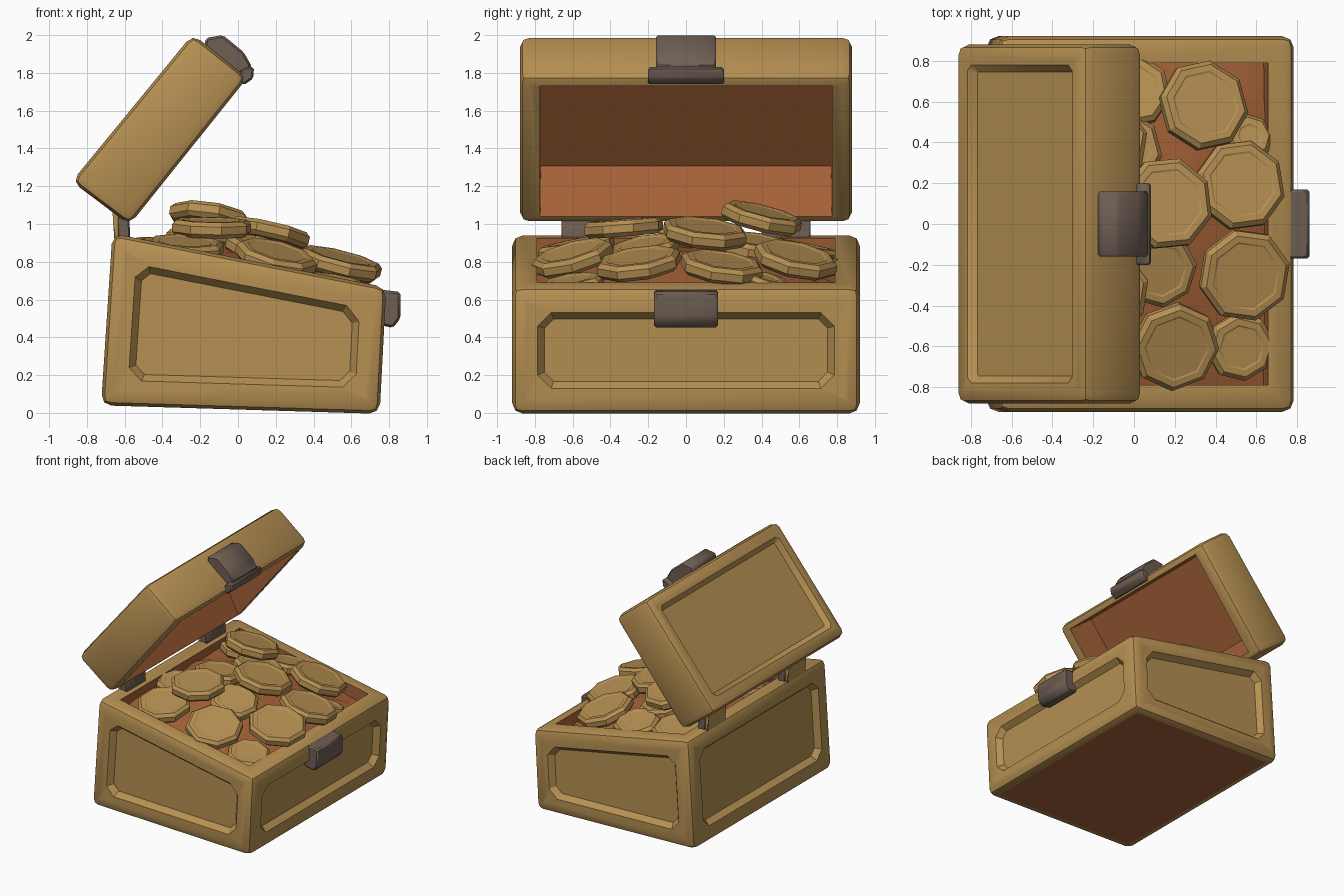
import bpy, bmesh, math, random
from mathutils import Vector

if "Cube" in bpy.data.objects:
    bpy.data.objects.remove(bpy.data.objects["Cube"])

random.seed(4)


def mat(name, rgb):
    m = bpy.data.materials.new(name)
    m.diffuse_color = (*rgb, 1)
    m.use_nodes = True
    m.node_tree.nodes["Principled BSDF"].inputs["Base Color"].default_value = m.diffuse_color
    return m


GOLD = mat("aged_gold", (0.47, 0.28, 0.085))
BROWN = mat("red_brown", (0.37, 0.12, 0.038))
GREY = mat("iron_grey", (0.155, 0.112, 0.087))


def finish(bm, name, mats, angle=40):
    bmesh.ops.recalc_face_normals(bm, faces=bm.faces[:])
    me = bpy.data.meshes.new(name)
    bm.to_mesh(me)
    bm.free()
    ob = bpy.data.objects.new(name, me)
    bpy.context.collection.objects.link(ob)
    for m in mats:
        me.materials.append(m)
    bpy.ops.object.select_all(action='DESELECT')
    ob.select_set(True)
    bpy.context.view_layer.objects.active = ob
    bpy.ops.object.shade_smooth_by_angle(angle=math.radians(angle))
    return ob


def prism(profile, y0, y1, bevel, segments=2):
    """Extrude an x-z profile along y and round all its edges."""
    bm = bmesh.new()
    a = [bm.verts.new((x, y0, z)) for x, z in profile]
    b = [bm.verts.new((x, y1, z)) for x, z in profile]
    bm.faces.new(a)
    bm.faces.new(b[::-1])
    n = len(a)
    for i in range(n):
        bm.faces.new((a[i], b[i], b[(i + 1) % n], a[(i + 1) % n]))
    bmesh.ops.recalc_face_normals(bm, faces=bm.faces[:])
    bmesh.ops.bevel(bm, geom=bm.edges[:], offset=bevel, segments=segments,
                    profile=0.5, affect='EDGES', clamp_overlap=True)
    bm.normal_update()
    return bm


def side(bm, direction):
    d = Vector(direction).normalized()
    return max((f for f in bm.faces if f.normal.dot(d) > 0.9), key=lambda f: f.calc_area())


def inset(bm, face, thickness, depth=0.0):
    r = bmesh.ops.inset_individual(bm, faces=[face], thickness=thickness,
                                   depth=depth, use_even_offset=True)
    bm.normal_update()
    return r['faces']


def panel(bm, direction, border, depth, cut=0.07):
    """Sunken panel with cut corners."""
    f = side(bm, direction)
    inset(bm, f, border)
    bmesh.ops.bevel(bm, geom=f.verts[:], offset=cut, segments=1, affect='VERTICES')
    bm.normal_update()
    inset(bm, side(bm, direction), 0.035, -depth)


def cavity(bm, direction, border, depth, widen=Vector(), taper=Vector()):
    """Hollow with brown walls and floor; widen opens it, taper slopes one wall."""
    f = side(bm, direction)
    inset(bm, f, border)
    mid = f.calc_center_median()
    for v in f.verts:
        v.co += widen if (v.co - mid).dot(widen) > 0 else -widen
    for g in inset(bm, f, 0.004, -depth):
        g.material_index = 1
    f.material_index = 1
    mid = f.calc_center_median()
    for v in f.verts:
        if (v.co - mid).dot(taper) < 0:
            v.co += taper


# chest body
bm = prism([(-0.725, 0.04), (0.75, -0.005), (0.785, 0.665), (-0.665, 0.95)], -0.92, 0.92, 0.055)
for d in ((0, -1, 0), (0, 1, 0), (1, 0, 0), (-1, 0, 0)):
    panel(bm, d, 0.08, 0.045)
bottom = side(bm, (0, 0, -1))
inset(bm, bottom, 0.015)
bottom.material_index = 1
cavity(bm, (0, 0, 1), 0.075, 0.3)
finish(bm, "chest_body", [GOLD, BROWN], 32)

# open lid
along = Vector((0.625, 0, 0.78))
bm = prism([(-0.575, 0.995), (0.05, 1.775), (-0.24, 2.005), (-0.88, 1.225)], -0.88, 0.88, 0.05)
panel(bm, (-0.78, 0, 0.62), 0.05, 0.035, 0.03)
cavity(bm, (0.78, 0, -0.62), 0.058, 0.27, along * 0.05, along * 0.12)
finish(bm, "lid", [GOLD, BROWN], 32)

# latch on the lid, with a wider lip, and lock plate on the body
finish(prism([(-0.18, 1.93), (-0.17, 1.985), (-0.08, 2.0), (0.03, 1.91), (0.075, 1.83),
              (0.0, 1.79)], -0.16, 0.16, 0.012, 1), "lid_latch", [GREY])
finish(prism([(-0.01, 1.78), (0.04, 1.83), (0.085, 1.83), (0.08, 1.77), (0.03, 1.735)],
             -0.20, 0.20, 0.01, 1), "latch_lip", [GREY])
finish(prism([(0.73, 0.47), (0.82, 0.45), (0.86, 0.50), (0.86, 0.64), (0.74, 0.655)],
             -0.17, 0.17, 0.012, 1), "lock_plate", [GREY])

# hinges, each an iron leaf with a gold backing
for i, y in enumerate((-0.53, 0.53)):
    finish(prism([(-0.635, 0.91), (-0.57, 0.91), (-0.575, 1.03), (-0.63, 1.06)],
                 y - 0.13, y + 0.13, 0.008, 1), f"hinge_{i}", [GREY])
    finish(prism([(-0.655, 0.92), (-0.63, 0.92), (-0.63, 1.06), (-0.665, 1.07)],
                 y - 0.12, y + 0.12, 0.005, 1), f"hinge_back_{i}", [GOLD])


# mound under the coins
def mound_z(x, y):
    rim = 0.94 - 0.28 * (x + 0.66) / 1.43
    return rim - 0.10 + 0.17 * (1 - (y / 0.83) ** 2) * (1 - ((x - 0.03) / 0.66) ** 2)


bm = bmesh.new()
bmesh.ops.create_grid(bm, x_segments=12, y_segments=14, size=1)
for v in bm.verts:
    v.co.x, v.co.y = 0.04 + v.co.x * 0.63, v.co.y * 0.80
    v.co.z = mound_z(v.co.x, v.co.y) + random.uniform(-0.015, 0.015)
finish(bm, "mound", [BROWN], 60)


# coins: x, y, z, radius, tilt in x, tilt in y
coins = [
    (0.34, 0.58, 0.81, 0.225, 0.30, 0.22), (0.52, 0.19, 0.77, 0.225, 0.25, 0.15),
    (0.54, -0.25, 0.79, 0.23, 0.25, -0.15), (0.20, -0.60, 0.82, 0.22, 0.25, -0.28),
    (0.16, 0.10, 0.95, 0.23, 0.22, 0.12), (0.52, -0.60, 0.67, 0.17, 0.20, -0.15),
    (0.12, -0.22, 0.86, 0.19, 0.25, -0.20), (-0.06, 0.36, 0.88, 0.20, 0.20, 0.15),
    (0.00, 0.65, 0.81, 0.18, 0.05, 0.25), (0.56, 0.42, 0.68, 0.12, 0.25, 0.30),
    (-0.14, -0.33, 0.98, 0.215, 0.02, -0.08), (-0.15, 0.40, 1.03, 0.22, 0.16, 0.25),
    (-0.20, 0.03, 0.92, 0.19, 0.05, 0.10), (-0.28, -0.58, 0.87, 0.21, 0.05, -0.20),
    (-0.36, 0.62, 0.85, 0.20, 0.05, 0.20), (-0.40, -0.22, 0.87, 0.17, 0.10, -0.10),
]
for i, (x, y, z, r, tx, ty) in enumerate(coins):
    bm = bmesh.new()
    bmesh.ops.create_cone(bm, cap_ends=True, segments=8, radius1=r, radius2=r, depth=0.085)
    caps = [e for e in bm.edges if abs(e.verts[0].co.z - e.verts[1].co.z) < 0.01]
    bmesh.ops.bevel(bm, geom=caps, offset=0.022, segments=1, affect='EDGES')
    bm.normal_update()
    inset(bm, side(bm, (0, 0, 1)), 0.03)
    inset(bm, side(bm, (0, 0, 1)), 0.008, -0.005)
    ob = finish(bm, f"coin_{i}", [GOLD], 30)
    ob.location = (x, y, z)
    ob.rotation_mode = 'QUATERNION'
    ob.rotation_quaternion = Vector((tx, ty, 1)).to_track_quat('Z', 'Y')
